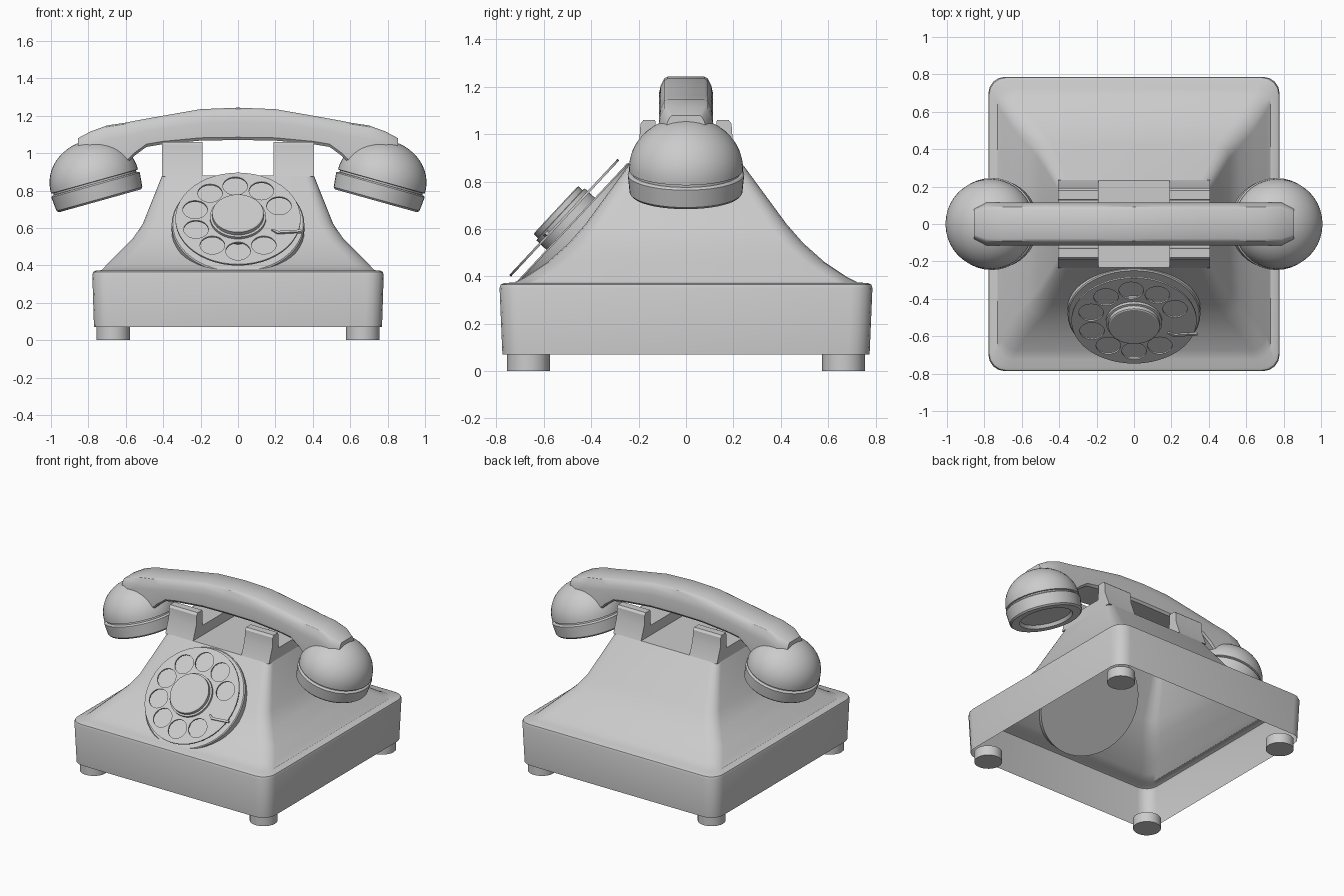
import bpy, bmesh, math
from mathutils import Matrix, Vector

if "Cube" in bpy.data.objects:
    bpy.data.objects.remove(bpy.data.objects["Cube"])


def finish(bm, name, mat=None, angle=32):
    bmesh.ops.recalc_face_normals(bm, faces=bm.faces)
    me = bpy.data.meshes.new(name)
    bm.to_mesh(me)
    bm.free()
    ob = bpy.data.objects.new(name, me)
    bpy.context.collection.objects.link(ob)
    if mat:
        ob.matrix_world = mat
    smooth(ob, angle)
    return ob


def smooth(ob, angle=32):
    bpy.ops.object.select_all(action='DESELECT')
    ob.select_set(True)
    bpy.context.view_layer.objects.active = ob
    bpy.ops.object.shade_smooth_by_angle(angle=math.radians(angle))


def loft(name, rings, start=True, end=True, mat=None, angle=32):
    """Skin a list of equal-length closed rings."""
    bm = bmesh.new()
    vs = [[bm.verts.new(p) for p in r] for r in rings]
    n = len(vs[0])
    for a, b in zip(vs, vs[1:]):
        for i in range(n):
            bm.faces.new((a[i], a[(i + 1) % n], b[(i + 1) % n], b[i]))
    if start:
        bm.faces.new(vs[0])
    if end:
        bm.faces.new(vs[-1])
    return finish(bm, name, mat, angle)


def circle(r, z, n=40):
    return [(r * math.cos(2 * math.pi * i / n), r * math.sin(2 * math.pi * i / n), z)
            for i in range(n)]


def lathe(name, prof, mat=None, n=40, angle=32):
    return loft(name, [circle(r, z, n) for r, z in prof], mat=mat, angle=angle)


def round_rect(z, hx, hy, r, seg=4):
    pts = []
    for k, (sx, sy) in enumerate(((1, 1), (-1, 1), (-1, -1), (1, -1))):
        for i in range(seg + 1):
            a = math.pi / 2 * (k + i / seg)
            pts.append((sx * (hx - r) + r * math.cos(a), sy * (hy - r) + r * math.sin(a), z))
    return pts


# Housing: hollow shell, open underneath, flaring down to a boxy base
loft("housing", [round_rect(*s) for s in (
    (.07, .77, .775, .09), (.35, .779, .787, .09), (.365, .774, .782, .088),
    (.372, .76, .768, .085), (.374, .73, .725, .08), (.40, .705, .675, .08),
    (.46, .645, .585, .08), (.54, .565, .495, .08), (.62, .51, .425, .075),
    (.865, .412, .245, .05), (.88, .405, .232, .045))], start=False)

# Feet
for sx in (-1, 1):
    for sy in (-1, 1):
        lathe("foot", [(.09, 0), (.09, .07)], Matrix.Translation((sx * .667, sy * .665, 0)), 24)

# Cradle prongs with a saddle for the handle
half = [(.235, .875), (.197, .975), (.192, 1.045), (.18, 1.06), (.13, 1.06), (.125, .95)]
prof = half + [(-y, z) for y, z in reversed(half)]
for s in (-1, 1):
    loft("cradle_prong", [[(s * x, y, z) for y, z in prof] for x in (.19, .407)])

# Dial, modelled flat and then tilted on to the front slope
dial = Matrix.Translation((0, -.487, .622)) @ Matrix.Rotation(math.radians(47), 4, 'X')
lathe("dial_plate", [(.355, -.06), (.355, -.006), (.349, 0)], dial, 48)
lathe("dial_hub", [(.15, 0), (.15, .058), (.138, .06), (.138, .082), (.132, .086)], dial)

# Finger wheel: filled curve with nine holes
cu = bpy.data.curves.new("finger_wheel", 'CURVE')
cu.dimensions, cu.fill_mode, cu.extrude = '2D', 'BOTH', .005
holes = [(0, 0, .335, 48)]
for i in range(9):
    a = math.radians(23 + 35.3 * i)
    holes.append((.238 * math.cos(a), .238 * math.sin(a), .066, 24))
for cx, cy, r, n in holes:
    sp = cu.splines.new('POLY')
    sp.points.add(n - 1)
    for p, c in zip(sp.points, circle(r, 0, n)):
        p.co = (c[0] + cx, c[1] + cy, 0, 1)
    sp.use_cyclic_u = True
wheel = bpy.data.objects.new("finger_wheel", cu)
bpy.context.collection.objects.link(wheel)
wheel.matrix_world = dial @ Matrix.Translation((0, 0, .037))
bpy.ops.object.select_all(action='DESELECT')
wheel.select_set(True)
bpy.context.view_layer.objects.active = wheel
bpy.ops.object.convert(target='MESH')
smooth(bpy.context.view_layer.objects.active)

# Finger stop: thin hooked strip
stop = [(.34, -.105), (.21, -.115), (.18, -.09), (.19, -.085), (.215, -.1), (.34, -.09)]
loft("finger_stop", [[(x, y, z) for x, y in stop] for z in (.038, .052)], mat=dial)

# Handle: chamfered section swept along a shallow arch (x, bottom, top, half width)
arch = [(0, 1.07, 1.243), (.2, 1.067, 1.235), (.4, 1.048, 1.2), (.49, 1.033, 1.184),
        (.555, .985, 1.172), (.6, .94, 1.163), (.7, .93, 1.148), (.79, .93, 1.115),
        (.855, .94, 1.08)]
rings = []
for x, b, t in [(-x, b, t) for x, b, t in arch[:0:-1]] + arch:
    w = .115 if abs(x) < .8 else .085
    c = min(.075, (t - b) * .45)
    rings.append([(x, -w + .012, b), (x, w - .012, b), (x, w, b + .015), (x, w, t - c),
                  (x, w * .93, t - c * .5), (x, w * .8, t - .008), (x, w * .68, t),
                  (x, -w * .68, t), (x, -w * .8, t - .008), (x, -w * .93, t - c * .5),
                  (x, -w, t - c), (x, -w, b + .015)])
loft("handset_handle", rings)

# Ear and mouth cups: flanged domes leaning outwards
cup = [(.02, .022), (.165, .022), (.175, 0), (.228, 0), (.238, .01), (.246, .088),
       (.24, .094), (.23, .096), (.23, .106), (.241, .108)]
cup += [(.241 * math.cos(a), .115 + .215 * math.sin(a))
        for a in (math.radians(d) for d in range(4, 89, 7))]
for name, s in (("ear_cup", -1), ("mouth_cup", 1)):
    lathe(name, cup, Matrix.Translation((s * .738, 0, .745))
          @ Matrix.Rotation(s * math.radians(15.6), 4, 'Y'))
